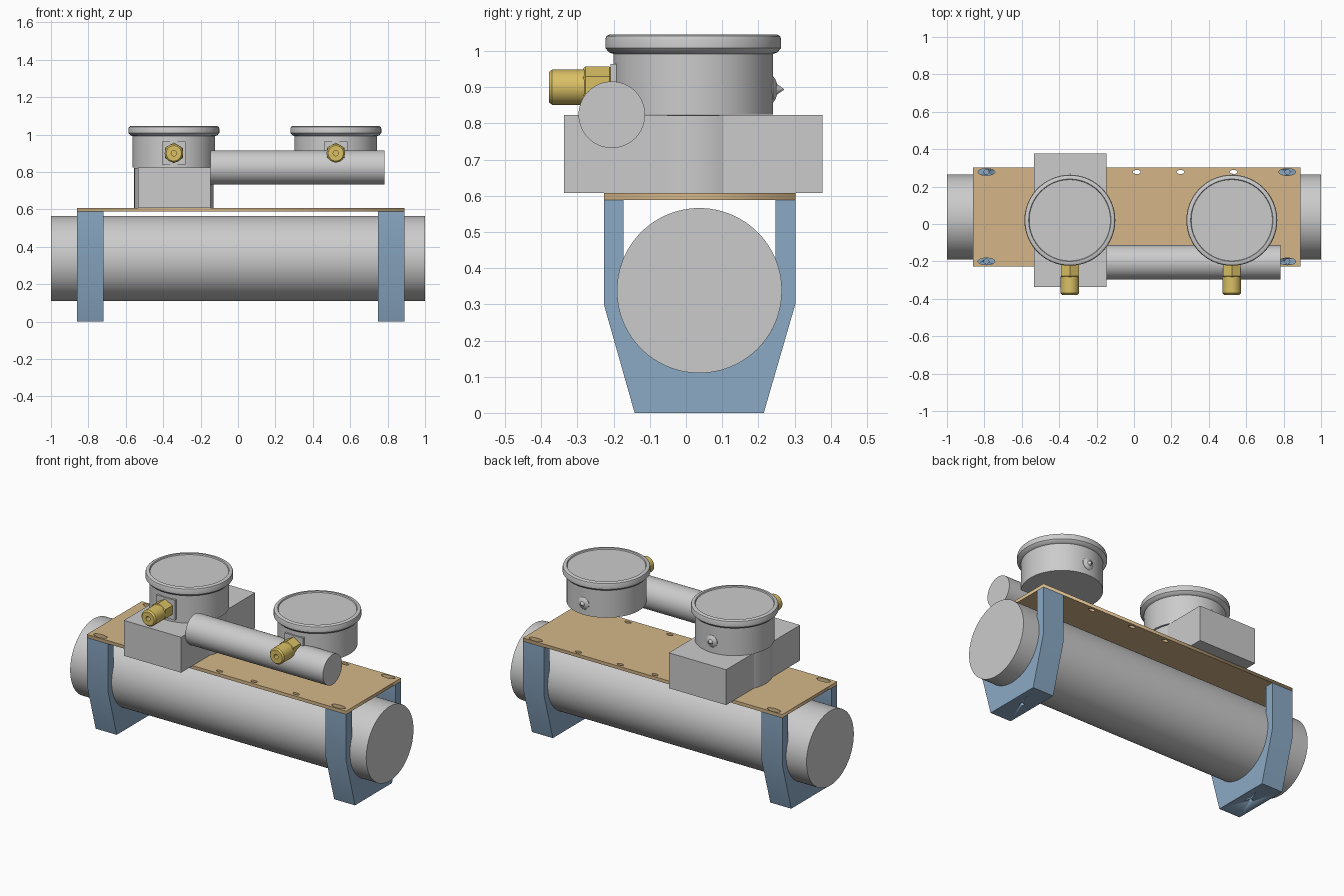
import bpy, bmesh, math
from mathutils import Vector

if "Cube" in bpy.data.objects:
    bpy.data.objects.remove(bpy.data.objects["Cube"])


def material(name, rgb):
    m = bpy.data.materials.new(name)
    m.diffuse_color = (*rgb, 1)
    m.use_nodes = True
    m.node_tree.nodes["Principled BSDF"].inputs["Base Color"].default_value = m.diffuse_color
    return m


TAN = material("tan", (0.66, 0.47, 0.25))
BLUE = material("blue", (0.26, 0.40, 0.56))
BRASS = material("brass", (0.70, 0.53, 0.13))


def finish(name, bm, mat=None):
    bmesh.ops.recalc_face_normals(bm, faces=bm.faces)
    me = bpy.data.meshes.new(name)
    bm.to_mesh(me)
    bm.free()
    ob = bpy.data.objects.new(name, me)
    bpy.context.collection.objects.link(ob)
    if mat:
        me.materials.append(mat)
    bpy.ops.object.select_all(action='DESELECT')
    ob.select_set(True)
    bpy.context.view_layer.objects.active = ob
    bpy.ops.object.shade_smooth_by_angle(angle=math.radians(30))
    return ob


def revolve(name, profile, origin, axis=(0, 0, 1), segs=64, mat=None):
    """Turn (radius, height) points around an axis and cap both ends."""
    rot = Vector((0, 0, 1)).rotation_difference(Vector(axis))
    bm = bmesh.new()
    rings = []
    for r, h in profile:
        angles = [math.pi / 2 + 2 * math.pi * i / segs for i in range(segs)]
        rings.append([bm.verts.new(Vector(origin) + rot @ Vector(
            (r * math.cos(a), r * math.sin(a), h))) for a in angles])
    for a, b in zip(rings, rings[1:]):
        for i in range(segs):
            j = (i + 1) % segs
            bm.faces.new((a[i], a[j], b[j], b[i]))
    bm.faces.new(rings[0])
    bm.faces.new(rings[-1])
    return finish(name, bm, mat)


def box(name, lo, hi, mat=None):
    bm = bmesh.new()
    bmesh.ops.create_cube(bm, size=1)
    for v in bm.verts:
        v.co = [l + (h - l) * (c + 0.5) for l, h, c in zip(lo, hi, v.co)]
    return finish(name, bm, mat)


def ellipse(cx, cy, rx, ry, n=24):
    return [(cx + rx * math.cos(2 * math.pi * i / n),
             cy + ry * math.sin(2 * math.pi * i / n)) for i in range(n)]


# Main vessel
CY, CZ, R = 0.037, 0.338, 0.228
revolve("main_cylinder", [(R, -1), (R, 1)], (0, CY, CZ), (1, 0, 0), 96)

# Mounting plate: outline with slots, extruded
SLOT_X, SLOT_Y = (-0.789, 0.82), (-0.2, 0.278)
outlines = [[(-0.862, -0.227), (0.89, -0.227), (0.89, 0.302), (-0.862, 0.302)]]
for y in SLOT_Y:
    outlines += [ellipse(x, y, 0.045, 0.018) for x in SLOT_X]
    outlines += [ellipse(x, y, 0.021, 0.011) for x in (0.015, 0.249, 0.532)]
cu = bpy.data.curves.new("plate", 'CURVE')
cu.dimensions, cu.fill_mode, cu.extrude = '2D', 'BOTH', 0.01
for pts in outlines:
    sp = cu.splines.new('POLY')
    sp.points.add(len(pts) - 1)
    for p, (x, y) in zip(sp.points, pts):
        p.co = (x, y, 0, 1)
    sp.use_cyclic_u = True
plate = bpy.data.objects.new("mounting_plate", cu)
plate.location.z = 0.598
bpy.context.collection.objects.link(plate)
bpy.ops.object.select_all(action='DESELECT')
plate.select_set(True)
bpy.context.view_layer.objects.active = plate
bpy.ops.object.convert(target='MESH')
plate = bpy.context.object
plate.data.materials.clear()
plate.data.materials.append(TAN)

# Cradle brackets: U profile hugging the vessel, with bolt holes
a0 = math.acos(0.21 / R)
arc = [math.pi - a0 + (math.pi + 2 * a0) * i / 40 for i in range(41)]
profile = [(0.302, 0.588), (0.302, 0.30), (0.215, 0), (-0.142, 0),
           (-0.227, 0.30), (-0.227, 0.588), (CY - 0.21, 0.588)]
profile += [(CY + R * math.cos(a), CZ + R * math.sin(a)) for a in arc]
profile += [(CY + 0.21, 0.588)]
for side, x0, x1, sx in (("left", -0.862, -0.72, SLOT_X[0]),
                         ("right", 0.749, 0.89, SLOT_X[1])):
    bm = bmesh.new()
    face = bm.faces.new([bm.verts.new((x0, y, z)) for y, z in profile])
    ext = bmesh.ops.extrude_face_region(bm, geom=[face])
    bmesh.ops.translate(bm, vec=(x1 - x0, 0, 0), verts=[
        v for v in ext["geom"] if isinstance(v, bmesh.types.BMVert)])
    bracket = finish(side + "_bracket", bm, BLUE)
    holes = [(y, 0.50, 0.65) for y in SLOT_Y] + [(CY, -0.05, 0.07)]
    for y, z0, z1 in holes:
        cutter = revolve("hole_cutter", [(0.013, z0), (0.013, z1)],
                         (sx, y, 0), segs=16)
        cutter.hide_render = True
        cutter.hide_set(True)
        mod = bracket.modifiers.new("hole", 'BOOLEAN')
        mod.operation, mod.solver, mod.object = 'DIFFERENCE', 'EXACT', cutter

# Valve block with round centre bulge, and side pipe
GY = 0.02
GAUGES = (("left", -0.343), ("right", 0.523))
box("valve_block", (-0.535, -0.337, 0.607), (-0.148, 0.377, 0.823))
revolve("block_bulge", [(0.212, 0.607), (0.212, 0.822)], (-0.343, GY, 0))
revolve("side_pipe", [(0.092, -0.148), (0.092, 0.782)],
        (0, -0.205, 0.824), (1, 0, 0))

# Round housings with rim, inlet pad, brass fitting and rear screw
for side, x in GAUGES:
    revolve(side + "_housing",
            [(0.221, 0.824), (0.221, 0.992), (0.232, 0.996), (0.243, 1.008),
             (0.243, 1.032), (0.240, 1.041), (0.233, 1.045), (0.220, 1.045),
             (0.217, 1.038)], (x, GY, 0), segs=96)
    box(side + "_inlet_pad", (x - 0.062, -0.208, 0.841),
        (x + 0.062, -0.1, 0.964))
    revolve(side + "_fitting_nut",
            [(0.048, 0.205), (0.055, 0.212), (0.055, 0.278), (0.049, 0.284)],
            (x, 0, 0.902), (0, -1, 0), 6, BRASS)
    revolve(side + "_fitting_barrel",
            [(0.049, 0.28), (0.049, 0.370), (0.041, 0.379), (0.014, 0.379),
             (0.014, 0.34)], (x, 0, 0.9), (0, -1, 0), 40, BRASS)
    revolve(side + "_rear_screw",
            [(0.036, 0.20), (0.036, 0.241), (0.028, 0.247), (0.014, 0.252),
             (0.010, 0.258), (0.001, 0.271)], (x, 0, 0.894), (0, 1, 0), 32)
